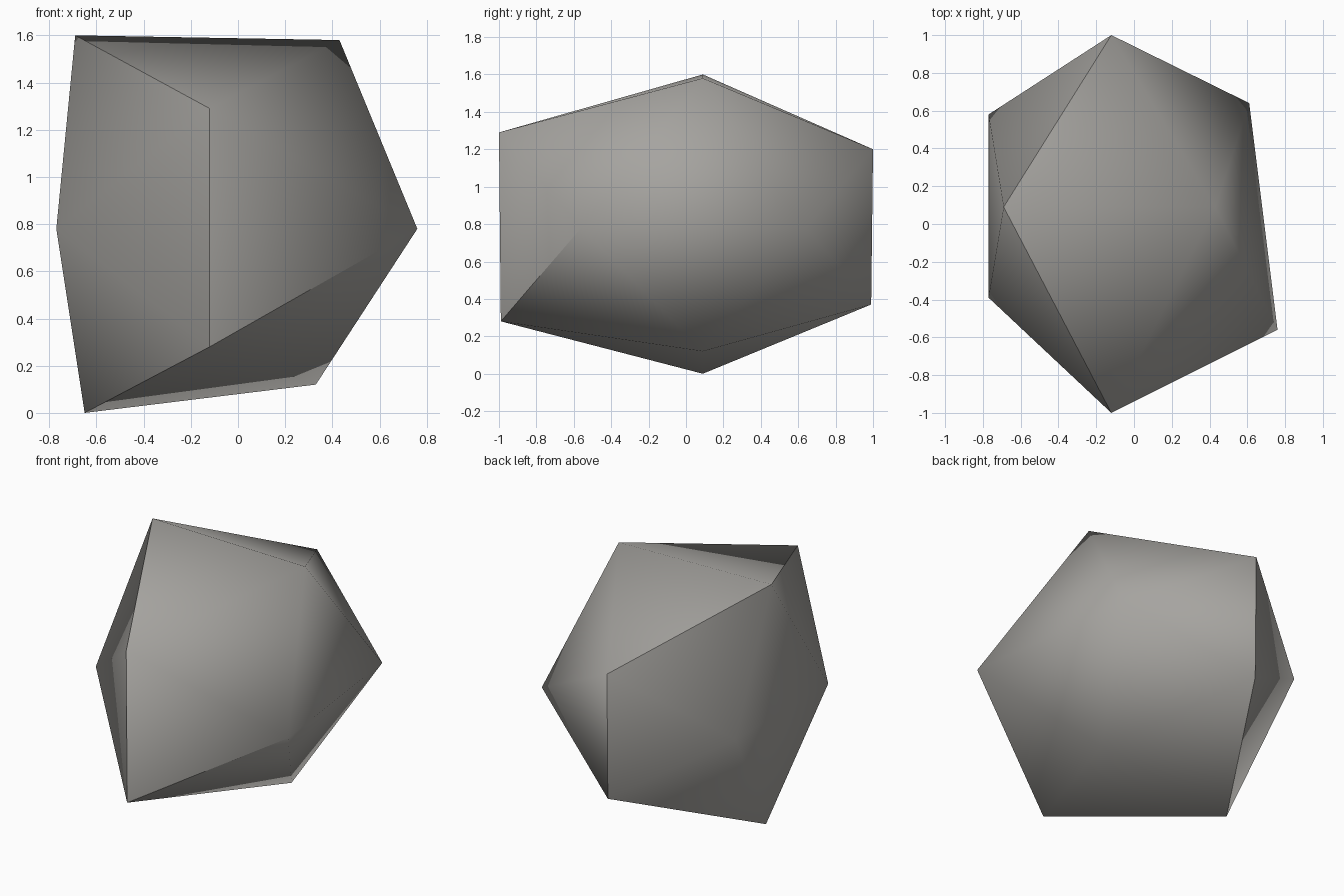
import bpy
import bmesh
import math

# Remove the default cube if present
default_cube = bpy.data.objects.get("Cube")
if default_cube:
    bpy.data.objects.remove(default_cube, do_unlink=True)

# Stone colour
stone_grey = bpy.data.materials.new("stone_grey")
stone_grey.use_nodes = True
colour = (0.38, 0.37, 0.35, 1)
stone_grey.diffuse_color = colour
shader = next(n for n in stone_grey.node_tree.nodes if n.type == 'BSDF_PRINCIPLED')
shader.inputs["Base Color"].default_value = colour
shader.inputs["Roughness"].default_value = 0.9

# Six ridges of an uneven twenty-sided rock, each with two corner points
ridges = {
    "top": [(-0.69, 0.09, 1.6), (0.43, 0.09, 1.58)],
    "bottom": [(-0.65, 0.09, 0), (0.33, 0.09, 0.12)],
    "front": [(-0.12, -1, 1.29), (-0.12, -0.99, 0.28)],
    "back": [(-0.12, 1, 1.2), (-0.12, 0.99, 0.37)],
    "left": [(0.76, -0.56, 0.78), (0.61, 0.64, 0.78)],
    "right": [(-0.77, -0.39, 0.78), (-0.77, 0.58, 0.78)],
}

# Wrap the ridges in triangular facets
bm = bmesh.new()
for corners in ridges.values():
    for corner in corners:
        bm.verts.new(corner)
bmesh.ops.convex_hull(bm, input=list(bm.verts))
bmesh.ops.recalc_face_normals(bm, faces=list(bm.faces))
mesh = bpy.data.meshes.new("rock")
bm.to_mesh(mesh)
bm.free()
mesh.materials.append(stone_grey)

rock = bpy.data.objects.new("rock", mesh)
bpy.context.collection.objects.link(rock)

# Soften the shallow creases and keep the steep ones sharp
bpy.ops.object.select_all(action='DESELECT')
rock.select_set(True)
bpy.context.view_layer.objects.active = rock
bpy.ops.object.shade_smooth_by_angle(angle=math.radians(50))
